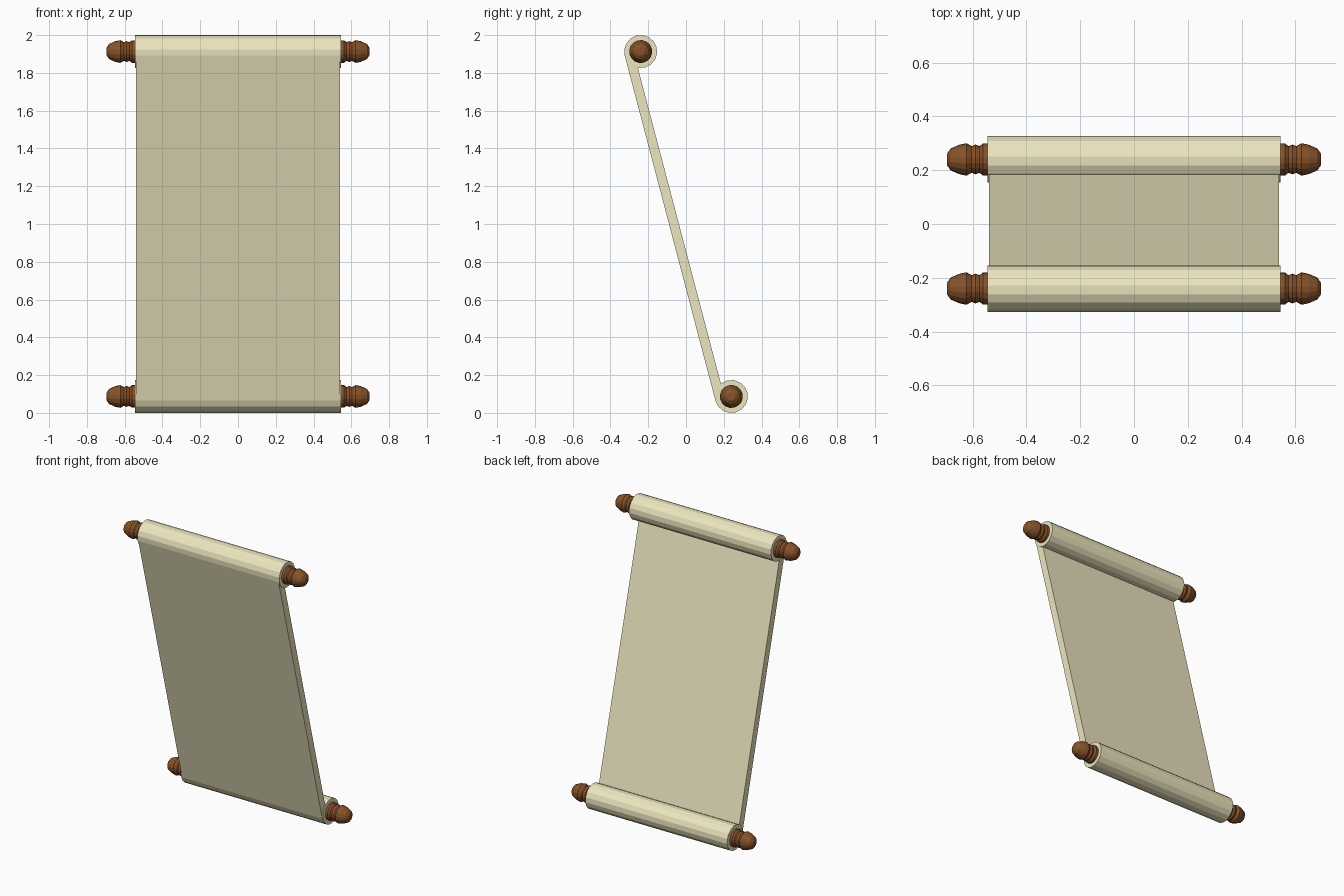
import bpy, bmesh
from math import sin, cos, tau, atan2
from mathutils import Vector

if "Cube" in bpy.data.objects:
    bpy.data.objects.remove(bpy.data.objects["Cube"])

SIDES = 16
R = 0.0872
TOP = Vector((0, -0.24, 1.913))
BOTTOM = Vector((0, 0.24, 0.087))


def material(name, rgb):
    m = bpy.data.materials.new(name)
    m.diffuse_color = (*rgb, 1)
    m.use_nodes = True
    m.node_tree.nodes["Principled BSDF"].inputs["Base Color"].default_value = m.diffuse_color
    return m


parchment = material("parchment", (0.84, 0.79, 0.52))
wood = material("wood", (0.24, 0.085, 0.022))


def finish(name, bm, mat):
    bmesh.ops.recalc_face_normals(bm, faces=bm.faces)
    me = bpy.data.meshes.new(name)
    bm.to_mesh(me)
    bm.free()
    me.materials.append(mat)
    ob = bpy.data.objects.new(name, me)
    bpy.context.collection.objects.link(ob)
    return ob


def lathe(name, profile, centre, start, mat):
    """Turn (x, radius) points around an x-parallel axis, capped at both ends."""
    bm = bmesh.new()
    rings = []
    for x, r in profile:
        angles = [start + tau * i / SIDES for i in range(SIDES)]
        rings.append([bm.verts.new(centre + Vector((x, r * cos(a), r * sin(a)))) for a in angles])
    for a, b in zip(rings, rings[1:]):
        for i in range(SIDES):
            j = (i + 1) % SIDES
            bm.faces.new((a[i], a[j], b[j], b[i]))
    bm.faces.new(rings[0])
    bm.faces.new(rings[-1])
    return finish(name, bm, mat)


# Sheet direction and its backward normal
down = (BOTTOM - TOP).normalized()
back = Vector((0, -down.z, down.y))
start = atan2(back.z, back.y)

# Turned handle end: collar, bead, bulb and blunt tip
KNOB = [(0.53, 0.06), (0.562, 0.06), (0.574, 0.05), (0.589, 0.056),
        (0.604, 0.05), (0.623, 0.061), (0.65, 0.055), (0.682, 0.041), (0.695, 0.022)]

# Rolled ends, each with a handle on both sides
for label, centre in (("top", TOP), ("bottom", BOTTOM)):
    lathe(label + "_roll", [(-0.545, R), (0.545, R)], centre, start, parchment)
    for side, s in (("left", -1), ("right", 1)):
        lathe(f"{label}_handle_{side}", [(s * x, r) for x, r in KNOB], centre, start, wood)

# Slanted sheet, tangent to the front of both rolls
bm = bmesh.new()
outer, inner = -R * back, -(R - 0.051) * back
section = [TOP + outer, BOTTOM + outer, BOTTOM + inner, TOP + inner]
face = bm.faces.new([bm.verts.new(p - Vector((0.539, 0, 0))) for p in section])
ext = bmesh.ops.extrude_face_region(bm, geom=[face], use_keep_orig=True)
bmesh.ops.translate(bm, vec=(1.078, 0, 0),
                    verts=[g for g in ext["geom"] if isinstance(g, bmesh.types.BMVert)])
finish("sheet", bm, parchment)
